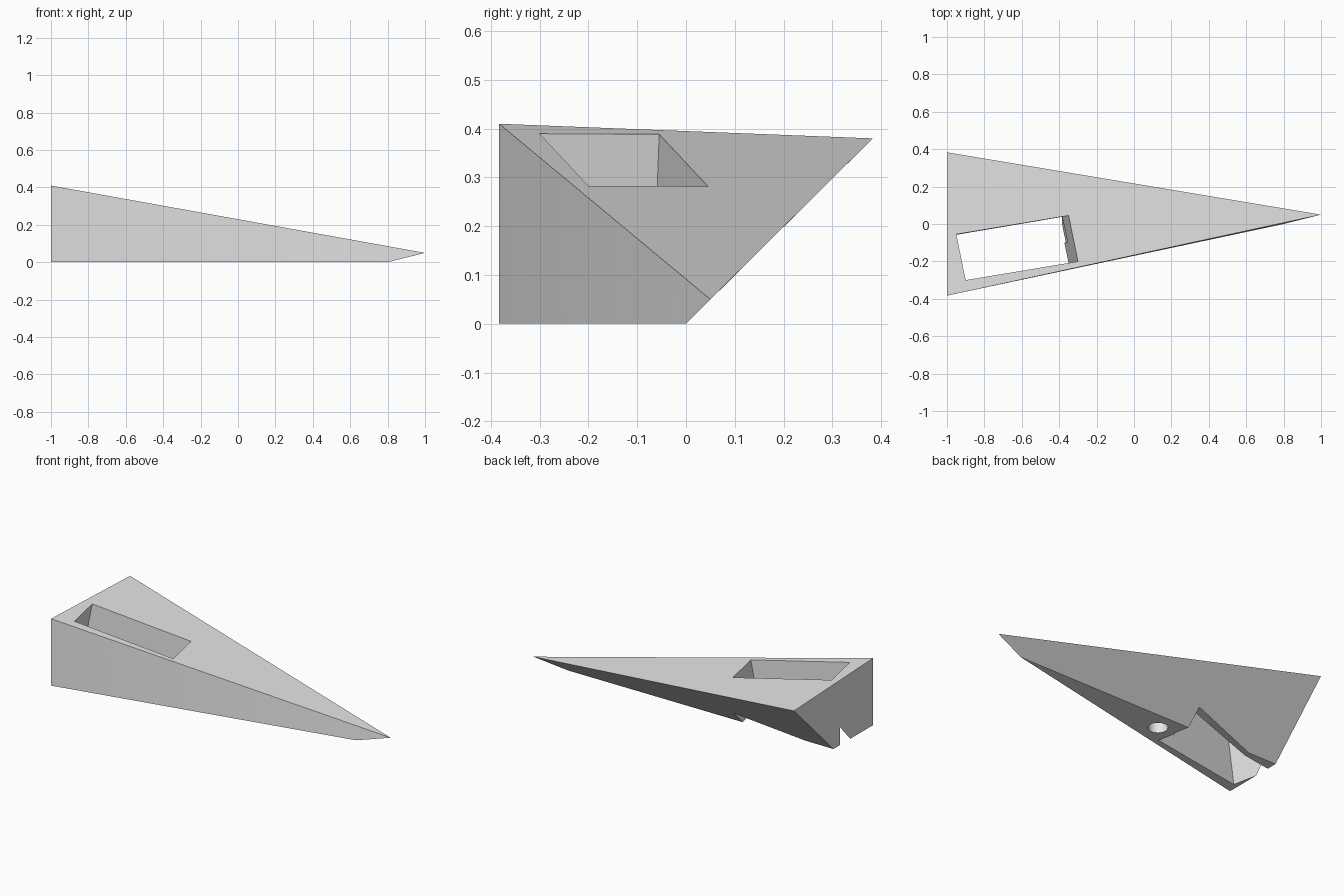
import bpy
import bmesh
from mathutils import Vector, Matrix

if "Cube" in bpy.data.objects:
    bpy.data.objects.remove(bpy.data.objects["Cube"], do_unlink=True)

grey = bpy.data.materials.new("plain_grey")
grey.use_nodes = True
grey.diffuse_color = (0.8, 0.8, 0.8, 1)
grey.node_tree.nodes["Principled BSDF"].inputs["Base Color"].default_value = grey.diffuse_color


def finish(name, bm):
    """Turn a bmesh into a linked object."""
    mesh = bpy.data.meshes.new(name)
    bmesh.ops.recalc_face_normals(bm, faces=bm.faces)
    bm.to_mesh(mesh)
    bm.free()
    mesh.materials.append(grey)
    obj = bpy.data.objects.new(name, mesh)
    bpy.context.collection.objects.link(obj)
    return obj


def hull(name, points):
    """Convex solid around a few corner points."""
    bm = bmesh.new()
    for p in points:
        bm.verts.new(p)
    bmesh.ops.convex_hull(bm, input=bm.verts[:])
    bmesh.ops.dissolve_limit(bm, angle_limit=0.005, verts=bm.verts[:], edges=bm.edges[:])
    return finish(name, bm)


# Wedge body: vertical front flank, undercut back flank, pointed nose
body = hull("wedge_body", [
    (-1, -0.383, 0.41), (-1, 0.383, 0.38), (-1, -0.383, 0), (-1, 0, 0),
    (0.8, 0, 0), (1, 0.05, 0.05)])

# Rectangular well, square to the sloping top and open below
rim = Vector((-0.95, -0.055, 0.39))
length = Vector((0.6, 0.1, -0.11))
width = Vector((0.05, -0.245, 0))
axis = width.cross(length).normalized()
if axis.z < 0:
    axis.negate()
well = hull("well_cutter", [rim + length * i + width * j + axis * k
                            for i in (0, 1) for j in (0, 1) for k in (-0.6, 0.1)])


# Ramp relief under the back side of the well, ending at its nose-side wall
def ramp_section(y):
    wall = -0.385 - 0.21 * y
    slope, start, low = 0.214, -0.82, -0.1
    high = slope * (wall - start)
    return [(start + low / slope, y, low), (wall + 0.18 * low, y, low), (wall + 0.18 * high, y, high)]


ramp = hull("ramp_cutter", ramp_section(-0.1) + ramp_section(0.25))

# Round blind hole in the underside
bm = bmesh.new()
bmesh.ops.create_cone(bm, cap_ends=True, segments=32, radius1=0.054, radius2=0.054, depth=0.3,
                      matrix=Matrix.Translation((-0.26, -0.108, 0)))
peg = finish("peg_hole_cutter", bm)

# Cut and tidy
bpy.context.view_layer.objects.active = body
for cutter in (well, ramp, peg):
    cutter.hide_render = True
    mod = body.modifiers.new(cutter.name, "BOOLEAN")
    mod.operation = "DIFFERENCE"
    mod.solver = "EXACT"
    mod.object = cutter
    bpy.ops.object.modifier_apply(modifier=mod.name)
    bpy.data.objects.remove(cutter, do_unlink=True)

bpy.ops.object.select_all(action="DESELECT")
body.select_set(True)
bpy.ops.object.shade_smooth_by_angle(angle=0.4)
